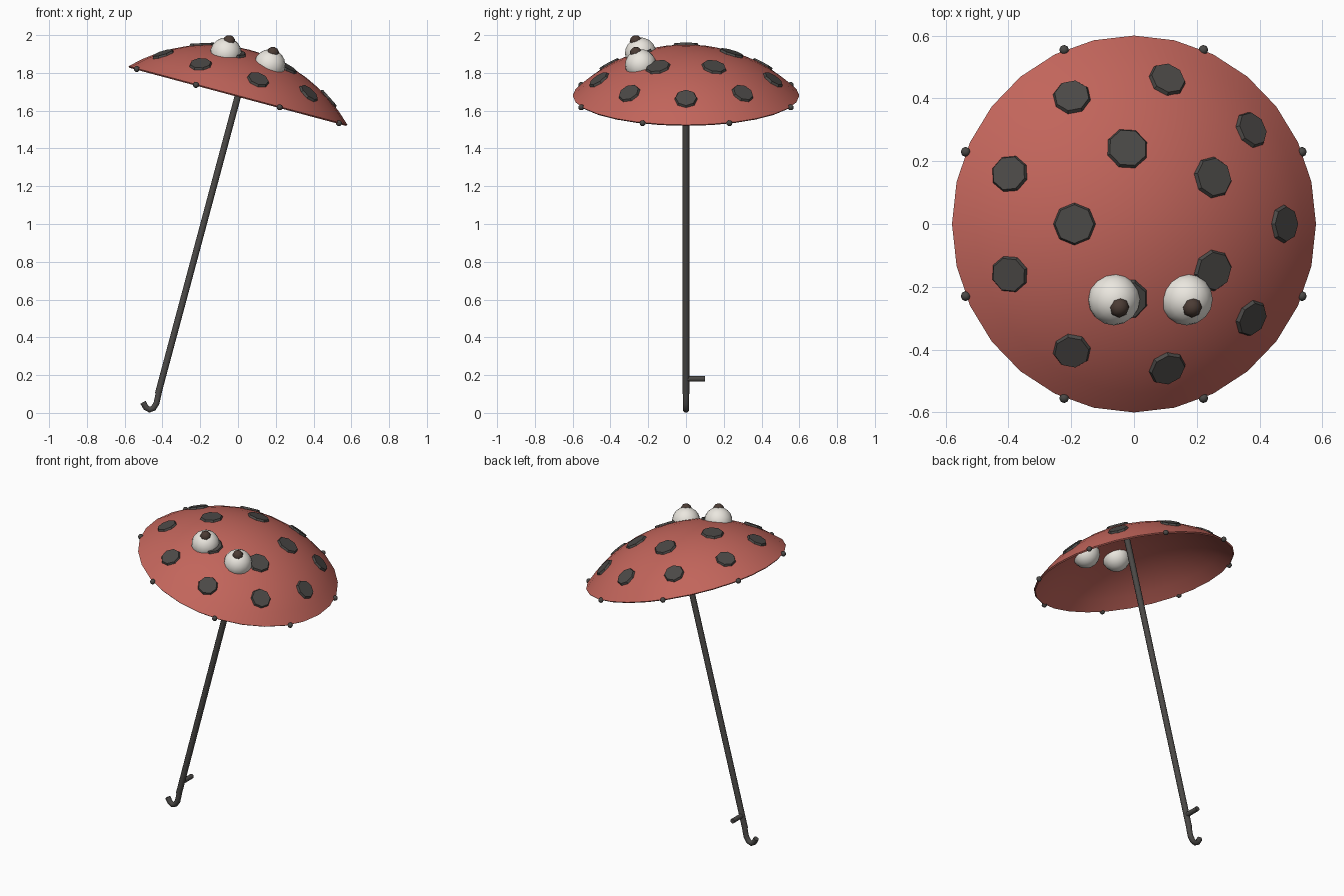
import bpy, bmesh
from math import sin, cos, asin, radians, pi, sqrt
from mathutils import Matrix, Vector

if "Cube" in bpy.data.objects:
    bpy.data.objects.remove(bpy.data.objects["Cube"])

# Whole parasol leans 15 degrees towards +x about the rim centre
TILT = Matrix.Translation((0, 0, 1.68)) @ Matrix.Rotation(radians(15), 4, 'Y')
RIM, RISE = 0.60, 0.25
R = (RIM**2 + RISE**2) / (2 * RISE)      # sphere radius of the canopy
DROP = R - RISE                          # sphere centre below the rim plane


def material(name, rgb):
    m = bpy.data.materials.new(name)
    m.diffuse_color = (*rgb, 1)
    m.use_nodes = True
    m.node_tree.nodes["Principled BSDF"].inputs["Base Color"].default_value = m.diffuse_color
    return m


RED = material("canopy_red", (0.54, 0.13, 0.105))
DARK = material("dark_grey", (0.07, 0.066, 0.062))
WHITE = material("eye_white", (0.83, 0.80, 0.74))
BROWN = material("pupil_brown", (0.07, 0.045, 0.035))


def finish(name, bm, mat, angle=None, matrix=TILT):
    bm.transform(matrix)
    bmesh.ops.recalc_face_normals(bm, faces=bm.faces)
    me = bpy.data.meshes.new(name)
    bm.to_mesh(me)
    bm.free()
    ob = bpy.data.objects.new(name, me)
    bpy.context.collection.objects.link(ob)
    me.materials.append(mat)
    if angle:
        bpy.ops.object.select_all(action='DESELECT')
        ob.select_set(True)
        bpy.context.view_layer.objects.active = ob
        bpy.ops.object.shade_smooth_by_angle(angle=radians(angle))
    return ob


def ball(name, pos, r, seg, rings, mat):
    bm = bmesh.new()
    bmesh.ops.create_uvsphere(bm, u_segments=seg, v_segments=rings, radius=r)
    bm.transform(Matrix.Translation(pos))
    return finish(name, bm, mat, 50)


def tube(name, points, r, sides, mat, matrix):
    # sweep a ring along a path lying in a plane, capped at both ends
    bm = bmesh.new()
    pts = [Vector(p) for p in points]
    rings = []
    for i, p in enumerate(pts):
        d = (pts[min(i + 1, len(pts) - 1)] - pts[max(i - 1, 0)]).normalized()
        side = Vector((0, 1, 0)) if abs(d.y) < 0.9 else Vector((1, 0, 0))
        up = d.cross(side).normalized()
        rings.append([bm.verts.new(p + r * (cos(a) * side + sin(a) * up))
                      for a in (2 * pi * k / sides for k in range(sides))])
    for a, b in zip(rings, rings[1:]):
        for k in range(sides):
            j = (k + 1) % sides
            bm.faces.new((a[k], a[j], b[j], b[k]))
    bm.faces.new(rings[0])
    bm.faces.new(rings[-1])
    return finish(name, bm, mat, 50, matrix)


# Canopy: outer and inner spherical caps joined at the rim
bm = bmesh.new()
SEG, STEPS = 28, 8
amax = asin(RIM / R)
prof = [(R * sin(amax * i / STEPS), R * cos(amax * i / STEPS) - DROP) for i in range(STEPS + 1)]
r2 = R - 0.01
prof = prof + [(r2 * sin(amax * i / STEPS), r2 * cos(amax * i / STEPS) - DROP)
               for i in range(STEPS, -1, -1)]
vs = [bm.verts.new((x, 0, z)) for x, z in prof]
es = [bm.edges.new(p) for p in zip(vs, vs[1:])]
bmesh.ops.spin(bm, geom=vs + es, cent=(0, 0, 0), axis=(0, 0, 1), angle=2 * pi,
               steps=SEG, use_merge=True)
bmesh.ops.remove_doubles(bm, verts=bm.verts, dist=1e-4)
finish("canopy", bm, RED, 40)


# Spots: bevelled octagonal discs lying on the dome
def spot(name, r, ang, size):
    bm = bmesh.new()
    bmesh.ops.create_cone(bm, cap_ends=True, segments=8, radius1=size,
                          radius2=size * 0.88, depth=0.016)
    # one corner points towards the apex
    first = max((v for v in bm.verts), key=lambda v: v.co.x)
    if abs(first.co.y) > 1e-4:
        bm.transform(Matrix.Rotation(pi / 8, 4, 'Z'))
    pos = Vector((r, 0, sqrt(R * R - r * r) - DROP))
    bm.transform(Matrix.Rotation(ang, 4, 'Z') @ Matrix.Translation(pos)
                 @ Matrix.Rotation(asin(r / R), 4, 'Y'))
    finish(name, bm, DARK)


for i in range(5):
    spot(f"inner_spot_{i}", 0.253, pi + 2 * pi * i / 5, 0.070)
for i in range(9):
    spot(f"outer_spot_{i}", 0.468, 2 * pi * i / 9, 0.063)

# Rib tips around the rim
for i in range(8):
    a = radians(22.5 + 45 * i)
    ball(f"rib_tip_{i}", (RIM * cos(a), RIM * sin(a), -0.003), 0.016, 8, 6, DARK)

# Eyes and pupils
for side, x in (("left", -0.12), ("right", 0.12)):
    ball(f"{side}_eye", (x, -0.24, 0.2), 0.083, 16, 10, WHITE)
    ball(f"{side}_pupil", (x, -0.265, 0.265), 0.033, 8, 6, BROWN)

# Shaft, hooked handle and side peg
tube("shaft", [(0, 0, 0.236), (0, 0, -1.635)], 0.018, 10, DARK, TILT)
tube("hook", [(-0.415, 0, 0.13), (-0.424, 0, 0.085), (-0.432, 0, 0.05),
              (-0.448, 0, 0.025), (-0.468, 0, 0.017), (-0.487, 0, 0.028),
              (-0.503, 0, 0.056)], 0.0165, 10, DARK, Matrix())
tube("peg", [(-0.402, 0, 0.18), (-0.402, 0.1, 0.18)], 0.015, 10, DARK, Matrix())
